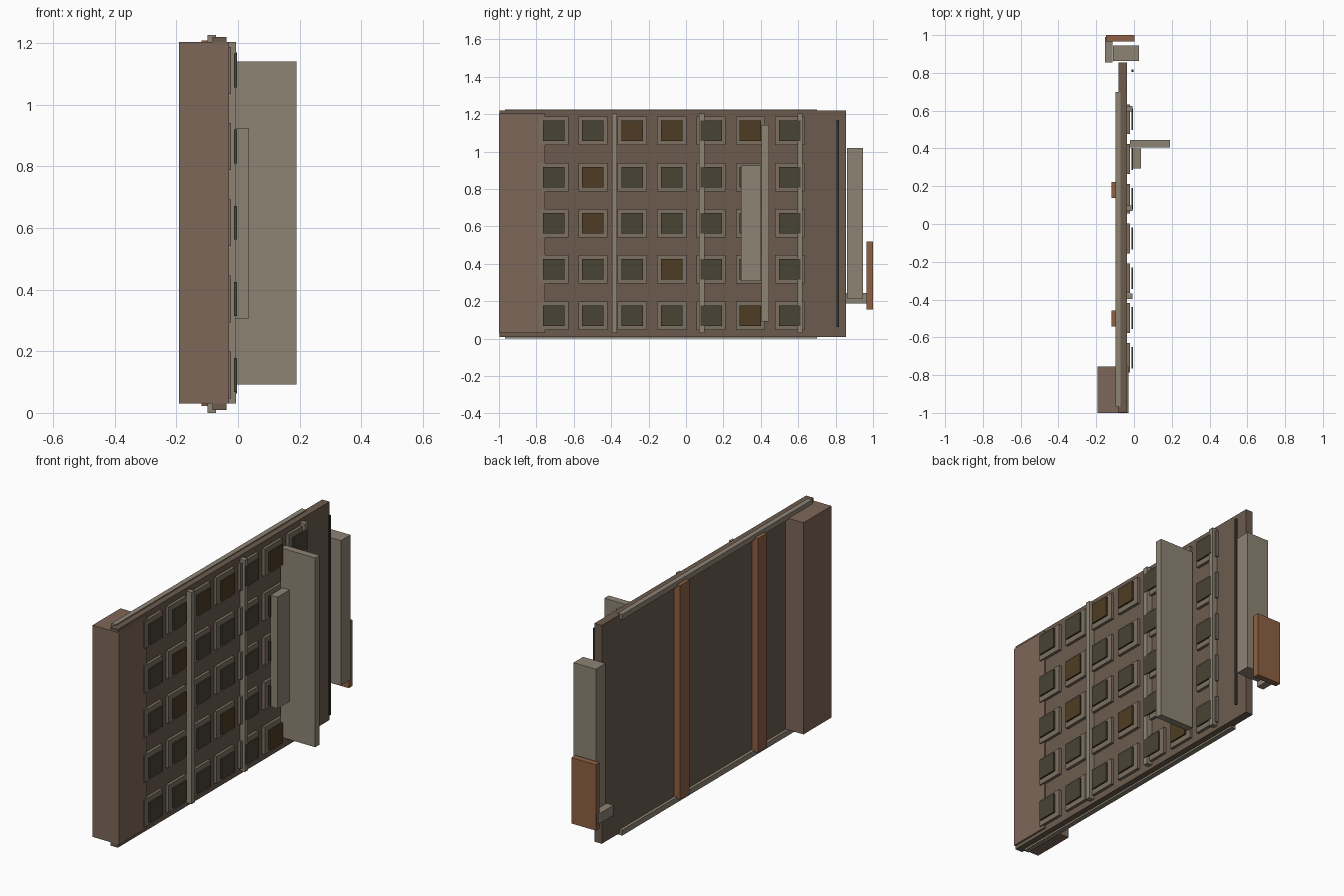
import bpy

if "Cube" in bpy.data.objects:
    bpy.data.objects.remove(bpy.data.objects["Cube"])


def material(name, rgb):
    m = bpy.data.materials.new(name)
    m.diffuse_color = (*rgb, 1)
    m.use_nodes = True
    m.node_tree.nodes["Principled BSDF"].inputs["Base Color"].default_value = m.diffuse_color
    return m


wall = material("wall", (0.15, 0.105, 0.075))
brick = material("brick", (0.21, 0.135, 0.10))
stone = material("stone", (0.27, 0.23, 0.175))
trim = material("trim", (0.20, 0.16, 0.12))
rust = material("rust", (0.27, 0.12, 0.058))
glass = material("dark_glass", (0.066, 0.057, 0.034))
warm = material("warm_glass", (0.078, 0.046, 0.018))
dark = material("dark_metal", (0.04, 0.035, 0.025))


def box(name, x, y, z, mat):
    """Box from (min, max) pairs on each axis."""
    xyz = (x, y, z)
    v = [(x[i], y[j], z[k]) for i in (0, 1) for j in (0, 1) for k in (0, 1)]
    f = [(0, 1, 3, 2), (4, 6, 7, 5), (0, 4, 5, 1), (2, 3, 7, 6), (0, 2, 6, 4), (1, 5, 7, 3)]
    me = bpy.data.meshes.new(name)
    me.from_pydata(v, [], f)
    me.materials.append(mat)
    ob = bpy.data.objects.new(name, me)
    bpy.context.collection.objects.link(ob)
    return ob


def span(c, size):
    return (c - size / 2, c + size / 2)


# Main wall and thick end pillar
box("wall_slab", (-0.083, -0.038), (-0.998, 0.856), (0.01, 1.22), wall)
box("end_pillar", (-0.192, -0.029), (-1.0, -0.755), (0.03, 1.203), brick)

# Rails along the top and bottom of the back
for name, z in (("bottom_rail", (0.0, 0.03)), ("top_rail", (1.196, 1.226))):
    box(name, (-0.099, -0.071), (-0.967, 0.70), z, stone)

# Posts on the back
for y in (-0.5, 0.18):
    box("back_post", (-0.119, -0.081), span(y, 0.083), (0.022, 1.208), rust)

# Window grid: raised frames with panes held just in front
warm_panes = {(2, 4), (3, 4), (5, 4), (1, 3), (5, 3), (1, 2), (3, 1), (5, 0)}
for col in range(7):
    for row in range(5):
        y = -0.708 + 0.2105 * col
        z = 0.123 + 0.247 * row
        box("window_frame", (-0.04, -0.022), span(y, 0.157), span(z, 0.152), trim)
        box("window_pane", (-0.013, -0.004), span(y, 0.115), span(z, 0.11),
            warm if (col, row) in warm_panes else glass)

# Vertical strips on the front face
for y in (-0.382, 0.084, 0.61):
    box("wall_strip", (-0.04, -0.007), span(y, 0.028), (0.03, 1.203), stone)
box("thin_pipe", (-0.013, -0.003), span(0.812, 0.013), (0.063, 1.17), dark)

# Projecting sign blade and its smaller side box
box("sign_blade", (-0.022, 0.19), (0.405, 0.444), (0.092, 1.141), stone)
box("sign_box", (-0.008, 0.036), (0.295, 0.4), (0.307, 0.925), stone)

# Side attachments past the end of the wall
box("side_duct", (-0.11, 0.027), (0.862, 0.946), (0.215, 1.019), stone)
box("side_bracket", (-0.154, -0.113), (0.856, 0.99), (0.187, 0.243), stone)
box("side_panel", (-0.147, 0.003), (0.966, 1.0), (0.155, 0.52), rust)
